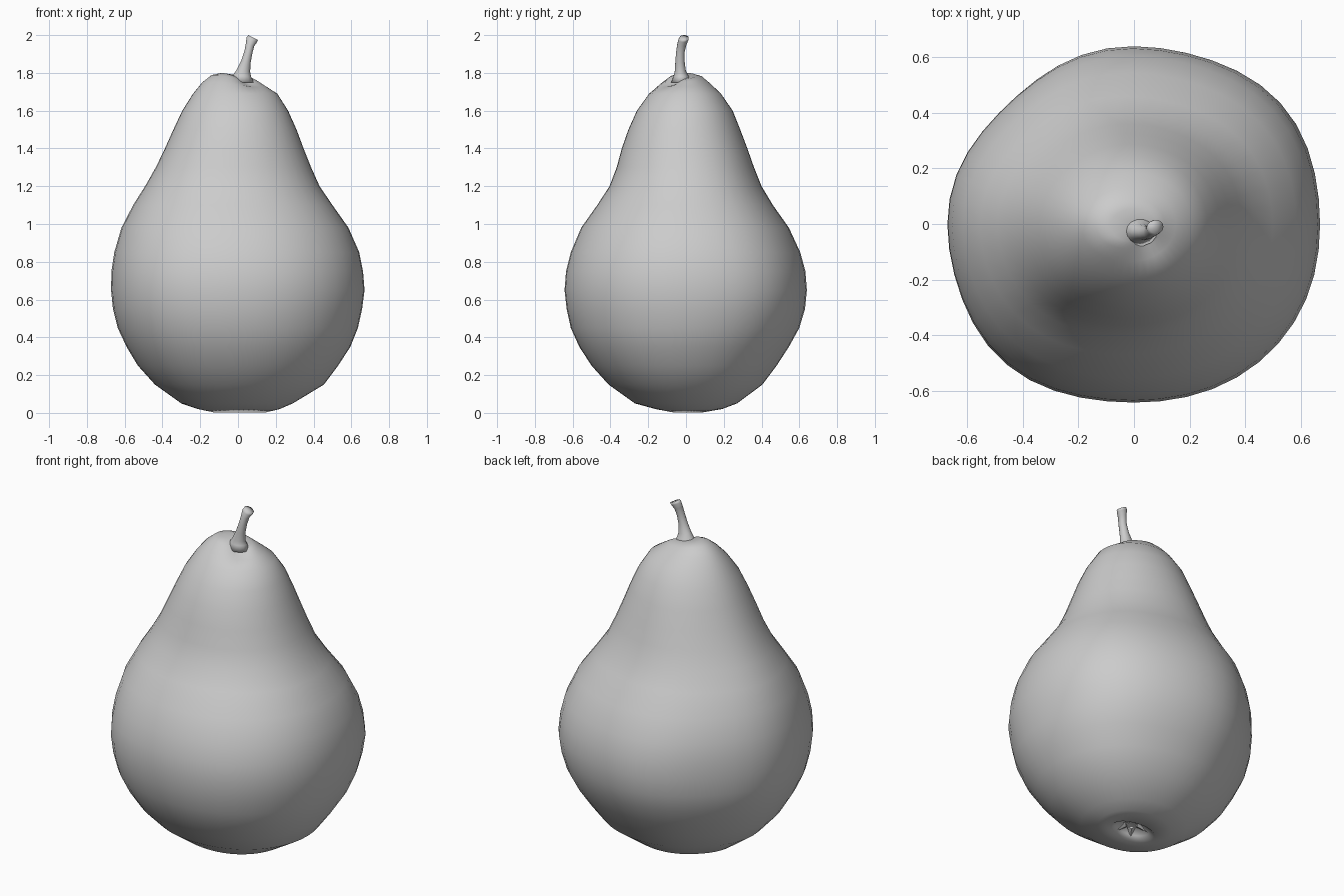
import bpy, bmesh, math
from mathutils import Vector


def loft(name, rings):
    """Skin a stack of equal-length rings and close both ends with fans."""
    bm = bmesh.new()
    loops = [[bm.verts.new(p) for p in r] for r in rings]
    n = len(loops[0])
    for a, b in zip(loops, loops[1:]):
        for i in range(n):
            j = (i + 1) % n
            bm.faces.new((a[i], a[j], b[j], b[i]))
    for ring in (loops[0], loops[-1]):
        c = bm.verts.new(sum((v.co for v in ring), Vector()) / n)
        for i in range(n):
            bm.faces.new((ring[i], ring[(i + 1) % n], c))
    bmesh.ops.recalc_face_normals(bm, faces=bm.faces)
    mesh = bpy.data.meshes.new(name)
    bm.to_mesh(mesh)
    bm.free()
    for p in mesh.polygons:
        p.use_smooth = True
    ob = bpy.data.objects.new(name, mesh)
    bpy.context.collection.objects.link(ob)
    return ob


# Fruit body: height, x extents, y extents
PROFILE = [
    (0.003, -0.13, 0.15, -0.07, 0.09), (0.02, -0.21, 0.22, -0.16, 0.19),
    (0.05, -0.30, 0.29, -0.27, 0.27), (0.15, -0.44, 0.455, -0.41, 0.405),
    (0.25, -0.53, 0.53, -0.50, 0.48), (0.35, -0.59, 0.595, -0.565, 0.545),
    (0.45, -0.637, 0.635, -0.61, 0.60), (0.55, -0.662, 0.657, -0.632, 0.63),
    (0.65, -0.672, 0.67, -0.643, 0.64), (0.75, -0.67, 0.662, -0.635, 0.632),
    (0.85, -0.655, 0.642, -0.61, 0.605), (0.98, -0.617, 0.585, -0.555, 0.545),
    (1.1, -0.555, 0.50, -0.47, 0.46), (1.2, -0.492, 0.432, -0.405, 0.40),
    (1.3, -0.435, 0.387, -0.367, 0.36), (1.4, -0.387, 0.347, -0.34, 0.325),
    (1.5, -0.342, 0.31, -0.305, 0.287), (1.6, -0.295, 0.265, -0.26, 0.247),
    (1.69, -0.238, 0.208, -0.195, 0.185), (1.74, -0.19, 0.15, -0.135, 0.13),
    (1.772, -0.14, 0.11, -0.09, 0.09), (1.786, -0.085, 0.085, -0.065, 0.055),
]
SEG = 44


def body_ring(z, x0, x1, y0, y1):
    ring = []
    weight = max(0.3, 1 - abs(z - 0.65) * 0.8)
    for i in range(SEG):
        t = math.tau * i / SEG
        # uneven bulges on the diagonals
        m = 1 + weight * math.sin(2 * t) ** 2 * (
            0.015 + 0.025 * math.sin(2 * t) + 0.035 * math.cos(t + math.pi / 4))
        x = (x0 + x1) / 2 + (x1 - x0) / 2 * math.cos(t) * m
        y = (y0 + y1) / 2 + (y1 - y0) / 2 * math.sin(t) * m
        # shoulder higher on the left, dimple in front of the stem
        h = z
        if z > 1.7:
            f = min(1, (z - 1.7) / 0.08)
            h += f * max(-0.03, min(0.018, -0.17 * x))
            h -= 0.035 * f * math.exp(-((x - 0.05) ** 2 + (y + 0.07) ** 2) / 0.003)
        ring.append((x, y, h))
    return ring


# Small sunken eye under the fruit
rings = [body_ring(0.05, -0.05, 0.09, -0.05, 0.06),
         body_ring(0.025, -0.09, 0.12, -0.06, 0.075)]
rings += [body_ring(*row) for row in PROFILE]
loft("pear_body", rings)

# Stem: centre x, y, z, half widths in x and y
STEM = [
    (0.02, -0.025, 1.75, 0.065, 0.055), (0.021, -0.026, 1.785, 0.048, 0.04),
    (0.028, -0.03, 1.81, 0.036, 0.03), (0.042, -0.032, 1.86, 0.025, 0.025),
    (0.055, -0.03, 1.91, 0.021, 0.023), (0.064, -0.022, 1.95, 0.022, 0.025),
    (0.073, -0.014, 1.975, 0.028, 0.027), (0.080, -0.010, 1.987, 0.026, 0.025),
]
stem_rings = []
for k, (x, y, z, rx, ry) in enumerate(STEM):
    tilt = 0.5 * k / (len(STEM) - 1)
    stem_rings.append([(x + rx * math.cos(t), y + ry * math.sin(t),
                        z - rx * tilt * math.cos(t))
                       for t in (math.tau * i / 14 for i in range(14))])
stem = loft("stem", stem_rings)

# Dried blossom sepals around the eye
bm = bmesh.new()
for k in range(5):
    a = math.tau * k / 5 + 0.3
    d = Vector((math.cos(a), math.sin(a), 0))
    s = Vector((-d.y, d.x, 0)) * 0.025
    c = Vector((0.02, 0.005, 0.05))
    root, tip = c + d * 0.03, c + d * 0.09 + Vector((0, 0, -0.035))
    v = [bm.verts.new(p) for p in (root - s, root + s, tip,
                                   root + Vector((0, 0, -0.012)))]
    for f in ((0, 1, 3), (1, 2, 3), (2, 0, 3), (0, 2, 1)):
        bm.faces.new([v[i] for i in f])
bmesh.ops.recalc_face_normals(bm, faces=bm.faces)
mesh = bpy.data.meshes.new("blossom_sepals")
bm.to_mesh(mesh)
bm.free()
bpy.context.collection.objects.link(bpy.data.objects.new("blossom_sepals", mesh))
